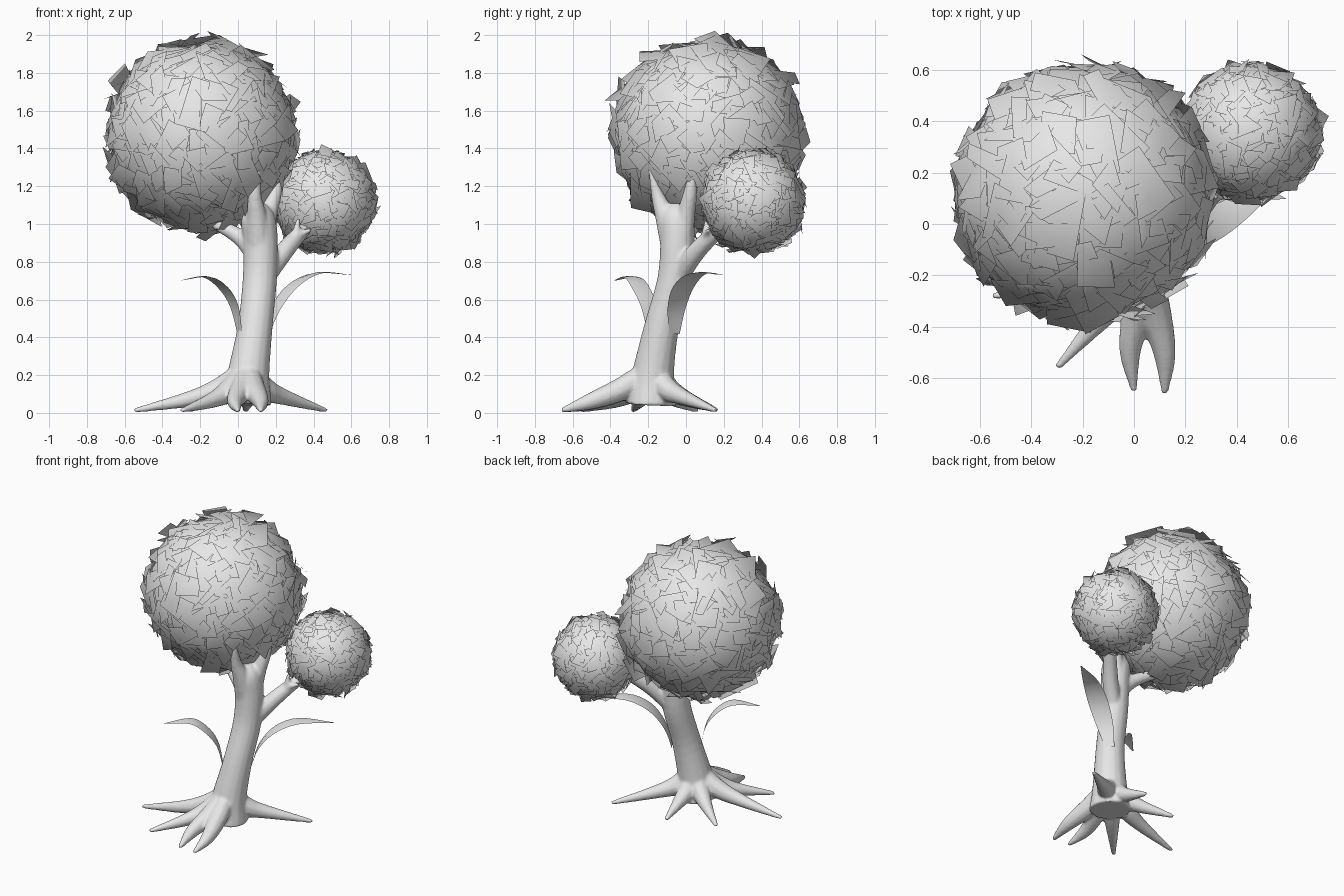
import bpy, bmesh, math, random
from mathutils import Vector, Quaternion

cube = bpy.data.objects.get("Cube")
if cube:
    bpy.data.objects.remove(cube, do_unlink=True)
random.seed(7)

grey = bpy.data.materials.new("pale_grey")
grey.use_nodes = True
grey.diffuse_color = (0.8, 0.8, 0.8, 1)
grey.node_tree.nodes["Principled BSDF"].inputs["Base Color"].default_value = (0.8, 0.8, 0.8, 1)


def finish(name, bm):
    mesh = bpy.data.meshes.new(name)
    for f in bm.faces:
        f.smooth = True
    bm.to_mesh(mesh)
    bm.free()
    mesh.materials.append(grey)
    obj = bpy.data.objects.new(name, mesh)
    bpy.context.scene.collection.objects.link(obj)
    return obj


def smooth_path(points, steps=4):
    """Catmull-Rom through (x, y, z, radius) points."""
    pts = [Vector(p) for p in points]
    pts = [2 * pts[0] - pts[1]] + pts + [2 * pts[-1] - pts[-2]]
    out = []
    for a, b, c, d in zip(pts, pts[1:], pts[2:], pts[3:]):
        for i in range(steps):
            t = i / steps
            out.append(0.5 * (2 * b + (c - a) * t + (2 * a - 5 * b + 4 * c - d) * t * t
                              + (3 * b - a - 3 * c + d) * t ** 3))
    return out + [pts[-2]]


def tube(bm, points, sides=10):
    """Tapered limb swept along a path, kept above the ground."""
    path = smooth_path(points)
    rings, turn, last = [], Quaternion(), Vector((0, 0, 1))
    for i, p in enumerate(path):
        tangent = (path[min(i + 1, len(path) - 1)] - path[max(i - 1, 0)]).to_3d().normalized()
        turn = last.rotation_difference(tangent) @ turn
        last = tangent
        ring = []
        for k in range(sides):
            a = math.tau * k / sides
            co = p.to_3d() + turn @ Vector((math.cos(a), math.sin(a), 0)) * p.w
            co.z = max(co.z, 0)
            ring.append(bm.verts.new(co))
        rings.append(ring)
    for r, s in zip(rings, rings[1:]):
        for k in range(sides):
            j = (k + 1) % sides
            bm.faces.new((r[k], r[j], s[j], s[k]))
    bm.faces.new(rings[0][::-1])
    bm.faces.new(rings[-1])


def blade(name, points, across):
    """Thin arching leaf; the fourth value of each point is its half width."""
    side = Vector(across).normalized()
    bm = bmesh.new()
    rows = []
    for p in smooth_path(points):
        c = p.to_3d()
        rows.append([bm.verts.new(c + side * p.w * s + Vector((0, 0, -0.12 * p.w * abs(s))))
                     for s in (-1, 0, 1)])
    for r, s in zip(rows, rows[1:]):
        for k in (0, 1):
            bm.faces.new((r[k], r[k + 1], s[k + 1], s[k]))
    return finish(name, bm)


def crown(name, centre, radius, count, size):
    """Ball of foliage: smooth core under a shell of tilted leaf cards."""
    centre = Vector(centre)
    bm = bmesh.new()
    bmesh.ops.create_uvsphere(bm, u_segments=32, v_segments=20, radius=radius * 0.96)
    for i in range(count):
        # even spread of directions over the ball
        z = 1 - 2 * (i + 0.5) / count
        a = i * math.pi * (3 - math.sqrt(5))
        flat = math.sqrt(1 - z * z)
        out = Vector((flat * math.cos(a), flat * math.sin(a), z))
        turn = out.to_track_quat('Z', 'Y') @ Quaternion((0, 0, 1), random.uniform(0, math.tau))
        tilt = Quaternion((1, 0, 0), random.gauss(0, 0.2)) @ Quaternion((0, 1, 0), random.gauss(0, 0.3))
        w, h = size * random.uniform(0.25, 0.5), size * random.uniform(0.5, 0.9)
        mid = out * radius * random.uniform(0.95, 1.0)
        corners = [(-w, -h), (w, -h), (w * random.uniform(0.1, 1), h), (-w, h * random.uniform(0.5, 1))]
        bm.faces.new([bm.verts.new(mid + turn @ (tilt @ Vector((x, y, 0)))) for x, y in corners])
    normals = [v.co.normalized() for v in bm.verts]
    bmesh.ops.translate(bm, verts=bm.verts, vec=centre)
    obj = finish(name, bm)
    # round shading across all the cards
    obj.data.normals_split_custom_set_from_vertices(normals)
    return obj


# Trunk
wood = bmesh.new()
tube(wood, [(0.045, -0.185, 0.045, 0.135), (0.055, -0.175, 0.2, 0.112), (0.09, -0.13, 0.45, 0.093),
            (0.115, -0.062, 0.7, 0.091), (0.12, -0.045, 0.9, 0.092), (0.105, -0.05, 1.03, 0.09),
            (0.09, -0.045, 1.1, 0.05)], 16)

# Roots: tip, the bend on the way to it, and the bend's height
roots = [
    ((0.47, 0.16), (0.24, -0.02), 0.085),
    ((0.04, 0.17), (0.05, 0.0), 0.075),
    ((-0.28, 0.06), (-0.11, -0.06), 0.075),
    ((-0.55, -0.28), (-0.25, -0.24), 0.075),
    ((-0.30, -0.56), (-0.13, -0.37), 0.07),
    ((0.0, -0.65), (-0.015, -0.49), 0.06),
    ((0.12, -0.66), (0.12, -0.51), 0.06),
]
for tip, bend, height in roots:
    foot = Vector((0.05, -0.18))
    start, near = foot.lerp(Vector(bend), 0.15), foot.lerp(Vector(bend), 0.5)
    tube(wood, [(*start, 0.2, 0.06), (*near, 0.125, 0.062), (*bend, height, 0.044), (*tip, 0.012, 0.013)])

# Branches
tube(wood, [(0.11, -0.07, 0.9, 0.07), (0.1, -0.11, 1.04, 0.055), (0.09, -0.15, 1.15, 0.036),
            (0.11, -0.19, 1.29, 0.01)])
tube(wood, [(0.12, -0.03, 0.88, 0.07), (0.16, 0.0, 1.05, 0.05), (0.2, 0.025, 1.18, 0.036),
            (0.23, 0.035, 1.31, 0.01)])
tube(wood, [(0.1, -0.04, 0.84, 0.06), (0.01, 0.0, 0.93, 0.045), (-0.12, 0.05, 1.0, 0.03),
            (-0.25, 0.08, 1.05, 0.012)])
tube(wood, [(0.12, -0.05, 0.68, 0.05), (0.21, 0.02, 0.81, 0.053), (0.3, 0.12, 0.92, 0.045),
            (0.4, 0.25, 1.02, 0.03)])
for tip in [(0.32, 0.11, 1.03), (0.39, 0.12, 0.97)]:
    tube(wood, [(0.24, 0.05, 0.85, 0.035), (0.3, 0.1, 0.93, 0.026), (*tip, 0.011)])

# Blend the limbs into one grown shape
trunk = finish("trunk_with_roots_and_branches", wood)
merge = trunk.modifiers.new("merge", 'REMESH')
merge.mode = 'VOXEL'
merge.voxel_size = 0.009
merge.use_smooth_shade = True
soften = trunk.modifiers.new("soften", 'SMOOTH')
soften.factor = 0.5
soften.iterations = 8

# Arching leaves on the trunk
blade("left_leaf", [(0.15, -0.06, 0.42, 0.03), (0.2, -0.05, 0.56, 0.055), (0.29, -0.01, 0.68, 0.065),
                    (0.42, 0.07, 0.745, 0.05), (0.61, 0.2, 0.73, 0.003)], (-0.5, 0.86, 0))
blade("right_leaf", [(0.01, -0.18, 0.42, 0.025), (-0.02, -0.2, 0.57, 0.045), (-0.08, -0.24, 0.67, 0.055),
                     (-0.17, -0.29, 0.725, 0.045), (-0.31, -0.38, 0.70, 0.003)], (-0.5, 0.86, 0))

# Foliage
crown("large_crown", (-0.195, 0.12, 1.472), 0.495, 380, 0.16)
crown("small_crown", (0.455, 0.356, 1.117), 0.266, 400, 0.08)
